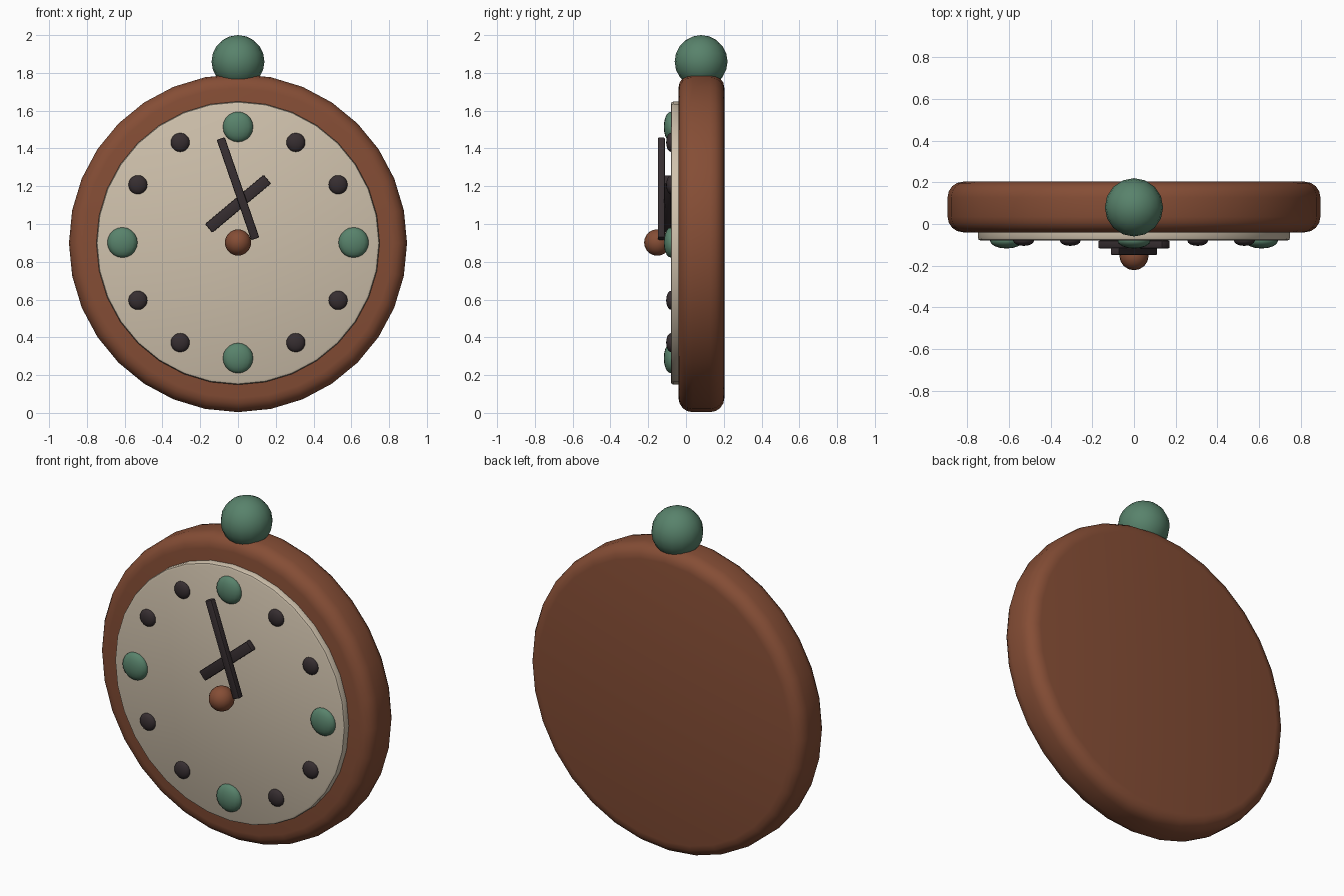
import bpy, bmesh, math
from mathutils import Matrix, Vector

if "Cube" in bpy.data.objects:
    bpy.data.objects.remove(bpy.data.objects["Cube"])

ZC = 0.899  # height of the dial centre


def material(name, rgb):
    m = bpy.data.materials.new(name)
    m.diffuse_color = (*rgb, 1.0)
    m.use_nodes = True
    m.node_tree.nodes["Principled BSDF"].inputs["Base Color"].default_value = m.diffuse_color
    return m


BROWN = material("brown_wood", (0.235, 0.075, 0.036))
CREAM = material("cream_dial", (0.62, 0.53, 0.41))
GREEN = material("green_enamel", (0.098, 0.225, 0.148))
DARK = material("dark_metal", (0.037, 0.027, 0.030))


def finish(name, bm, mat, angle=40):
    bmesh.ops.recalc_face_normals(bm, faces=bm.faces)
    me = bpy.data.meshes.new(name)
    bm.to_mesh(me)
    bm.free()
    me.materials.append(mat)
    ob = bpy.data.objects.new(name, me)
    bpy.context.collection.objects.link(ob)
    bpy.ops.object.select_all(action='DESELECT')
    ob.select_set(True)
    bpy.context.view_layer.objects.active = ob
    bpy.ops.object.shade_smooth_by_angle(angle=math.radians(angle))
    return ob


def disc(name, radius, y0, y1, bevel, steps, mat, sides=32):
    """Rounded disc with its axis along y."""
    profile = [(radius - bevel + bevel * math.sin(a), y0 + bevel - bevel * math.cos(a))
               for a in (math.pi / 2 * i / steps for i in range(steps + 1))]
    profile += [(r, y0 + y1 - y) for r, y in reversed(profile)]
    bm = bmesh.new()
    rings = []
    for r, y in profile:
        rings.append([bm.verts.new((r * math.sin(t), y, ZC + r * math.cos(t)))
                      for t in (2 * math.pi * k / sides for k in range(sides))])
    for a, b in zip(rings, rings[1:]):
        for k in range(sides):
            n = (k + 1) % sides
            bm.faces.new((a[k], a[n], b[n], b[k]))
    bm.faces.new(rings[0])
    bm.faces.new(rings[-1])
    return finish(name, bm, mat)


def ball(name, loc, radius, mat, flat=1.0, segs=16, rings=10):
    bm = bmesh.new()
    bmesh.ops.create_uvsphere(bm, u_segments=segs, v_segments=rings, radius=radius)
    bmesh.ops.scale(bm, vec=(1, flat, 1), verts=bm.verts)
    bmesh.ops.translate(bm, vec=loc, verts=bm.verts)
    return finish(name, bm, mat, 60)


def hand(name, z, y0, y1, width, length, degrees):
    """Bevelled bar, turned clockwise from upright about the y axis."""
    bm = bmesh.new()
    bmesh.ops.create_cube(bm, size=1)
    bmesh.ops.scale(bm, vec=(width, y1 - y0, length), verts=bm.verts)
    bmesh.ops.bevel(bm, geom=bm.edges[:], offset=0.007, segments=2,
                    profile=0.5, affect='EDGES')
    bm.transform(Matrix.Translation(Vector((0, (y0 + y1) / 2, z)))
                 @ Matrix.Rotation(math.radians(degrees), 4, 'Y'))
    return finish(name, bm, DARK)


# Case, dial and top knob
disc("case", 0.895, -0.04, 0.203, 0.075, 4, BROWN)
disc("dial", 0.75, -0.08, 0.0, 0.015, 2, CREAM)
ball("top_knob", (0, 0.08, 1.86), 0.14, GREEN)

# Hour markers: large green ones on the quarters, small dark ones between
for i in range(12):
    a = math.radians(30 * i)
    big = i % 3 == 0
    ball(f"hour_marker_{i}", (0.612 * math.sin(a), -0.08, ZC + 0.003 + 0.612 * math.cos(a)),
         0.08 if big else 0.05, GREEN if big else DARK, 0.47 if big else 0.5)

# Hands and hub
hand("hour_hand", 1.107, -0.117, -0.08, 0.06, 0.405, 50)
hand("minute_hand", 1.187, -0.149, -0.112, 0.045, 0.562, -19)
ball("hub", (0, -0.152, ZC + 0.003), 0.07, BROWN)
